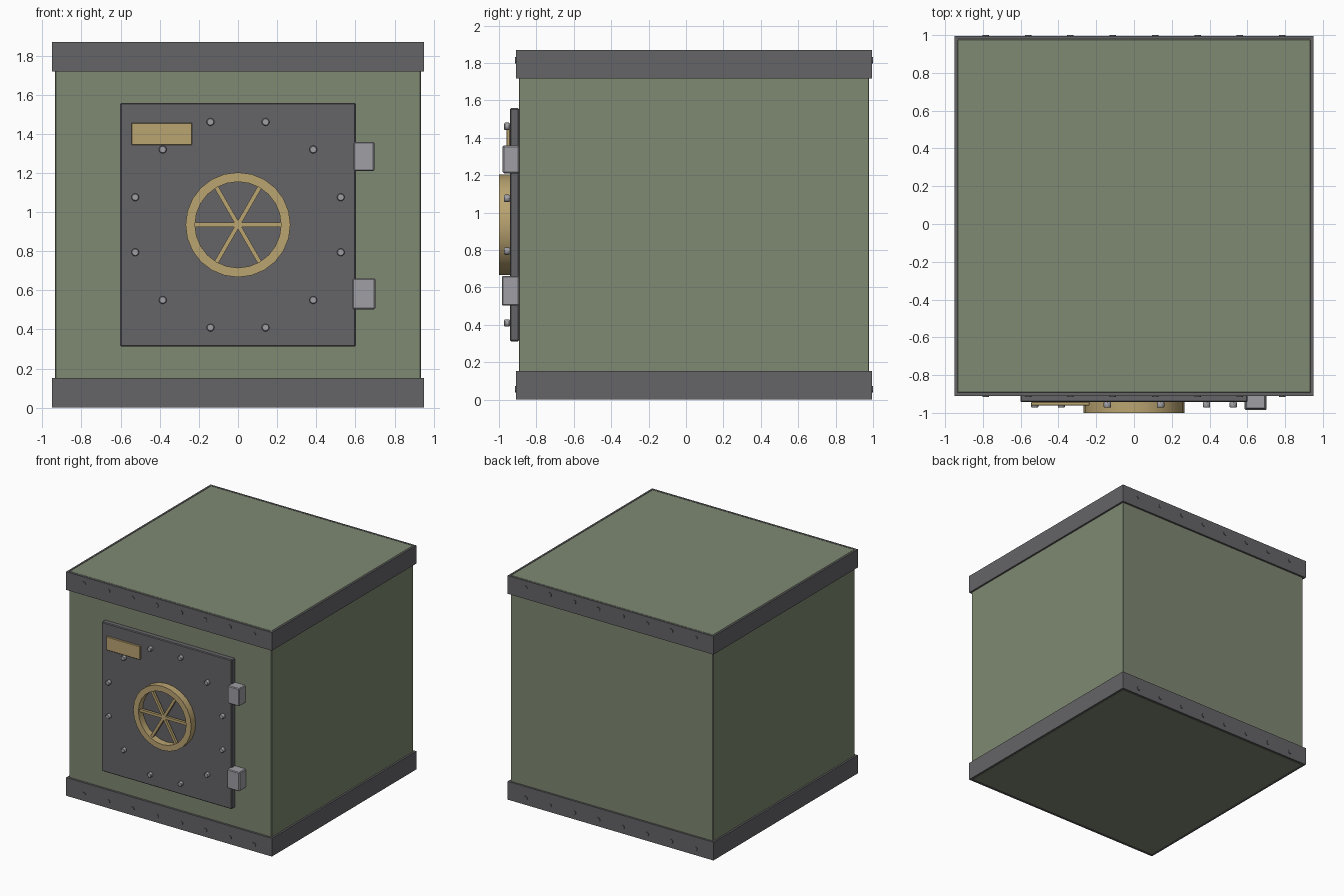
import bpy
import bmesh
import math
from mathutils import Matrix, Vector

cube = bpy.data.objects.get("Cube")
if cube:
    bpy.data.objects.remove(cube, do_unlink=True)


def material(name, r, g, b):
    m = bpy.data.materials.new(name)
    m.use_nodes = True
    m.diffuse_color = (r, g, b, 1)
    m.node_tree.nodes["Principled BSDF"].inputs["Base Color"].default_value = (r, g, b, 1)
    return m


GREEN = material("sage green paint", 0.21, 0.25, 0.17)
IRON = material("dark iron", 0.13, 0.127, 0.136)
BRASS = material("brass", 0.49, 0.37, 0.165)
STEEL = material("light steel", 0.35, 0.35, 0.375)


def finish(name, bm, mat, bevel=0.0, smooth=False):
    mesh = bpy.data.meshes.new(name)
    bmesh.ops.recalc_face_normals(bm, faces=bm.faces[:])
    bm.to_mesh(mesh)
    bm.free()
    mesh.materials.append(mat)
    obj = bpy.data.objects.new(name, mesh)
    bpy.context.collection.objects.link(obj)
    if bevel:
        mod = obj.modifiers.new("edge bevel", "BEVEL")
        mod.width = bevel
        mod.segments = 1
    if smooth:
        bpy.ops.object.select_all(action="DESELECT")
        obj.select_set(True)
        bpy.context.view_layer.objects.active = obj
        bpy.ops.object.shade_smooth_by_angle(angle=math.radians(35))
    return obj


def add_box(bm, lo, hi, turn=Matrix()):
    lo, hi = Vector(lo), Vector(hi)
    place = Matrix.Translation((lo + hi) / 2) @ turn @ Matrix.Diagonal((*(hi - lo), 1))
    bmesh.ops.create_cube(bm, size=1, matrix=place)


def box(name, lo, hi, mat, bevel=0.0):
    bm = bmesh.new()
    add_box(bm, lo, hi)
    return finish(name, bm, mat, bevel)


def add_stud(bm, x, z, y0, y1, radius):
    """Short cylinder lying along y."""
    place = Matrix.Translation((x, (y0 + y1) / 2, z)) @ Matrix.Rotation(math.pi / 2, 4, "X")
    bmesh.ops.create_cone(bm, cap_ends=True, segments=12, radius1=radius,
                          radius2=radius, depth=abs(y1 - y0), matrix=place)


HEIGHT = 1.87
MID = HEIGHT / 2
FRONT, BACK = -0.893, 0.979      # body faces
TRIM_FRONT, TRIM_BACK = -0.91, 0.995
DOOR_FACE = -0.942

# Safe body
box("safe_body", (-0.935, FRONT, 0), (0.935, BACK, HEIGHT), GREEN, 0.004)

# Iron trim: four plates around the body, at bottom and top
for name, z0, z1, rivet_z in (("bottom", 0, 0.152, 0.056),
                              ("top", HEIGHT - 0.152, HEIGHT, HEIGHT - 0.056)):
    bm = bmesh.new()
    for y0, y1 in ((TRIM_FRONT, FRONT), (BACK, TRIM_BACK)):
        add_box(bm, (-0.95, y0, z0), (0.95, y1, z1))
    for x0, x1 in ((-0.95, -0.935), (0.935, 0.95)):
        add_box(bm, (x0, FRONT, z0), (x1, BACK, z1))
    finish(name + "_trim", bm, IRON)

    # Low rivets on front and back trim
    bm = bmesh.new()
    for i in range(8):
        x = -0.785 + i * 1.57 / 7
        add_stud(bm, x, rivet_z, TRIM_FRONT, TRIM_FRONT - 0.005, 0.017)
        add_stud(bm, x, rivet_z, TRIM_BACK, TRIM_BACK + 0.005, 0.017)
    finish(name + "_trim_rivets", bm, IRON, smooth=True)

# Door
box("door", (-0.602, DOOR_FACE, MID - 0.623), (0.602, FRONT, MID + 0.623), IRON, 0.006)

# Ring of door bolts
bm = bmesh.new()
for i in range(12):
    a = math.radians(15 + 30 * i)
    add_stud(bm, 0.544 * math.cos(a), MID + 0.544 * math.sin(a), DOOR_FACE, -0.972, 0.02)
finish("door_bolts", bm, STEEL, 0.004, smooth=True)

# Brass name plate
box("name_plate", (-0.545, -0.96, 1.343), (-0.235, DOOR_FACE, 1.456), BRASS, 0.003)

# Hinges
box("upper_hinge", (0.59, -0.98, 1.21), (0.697, FRONT, 1.358), STEEL, 0.006)
box("lower_hinge", (0.585, -0.985, 0.503), (0.702, FRONT, 0.661), STEEL, 0.006)

# Handwheel rim: rectangular section swept round the y axis
bm = bmesh.new()
section = [(0.22, DOOR_FACE), (0.268, DOOR_FACE), (0.268, -1.0), (0.22, -1.0)]
verts = [bm.verts.new((r, y, 0)) for r, y in section]
edges = [bm.edges.new((verts[i], verts[(i + 1) % 4])) for i in range(4)]
bmesh.ops.spin(bm, geom=verts + edges, cent=(0, 0, 0), axis=(0, 1, 0),
               angle=math.tau, steps=24)
bmesh.ops.remove_doubles(bm, verts=bm.verts[:], dist=0.0005)
rim = finish("wheel_rim", bm, BRASS, smooth=True)
rim.location.z = MID

# Handwheel spokes
bm = bmesh.new()
for i in range(3):
    add_box(bm, (-0.225, -0.983, MID - 0.011), (0.225, -0.961, MID + 0.011),
            Matrix.Rotation(math.radians(60 * i), 4, "Y"))
finish("wheel_spokes", bm, BRASS)
